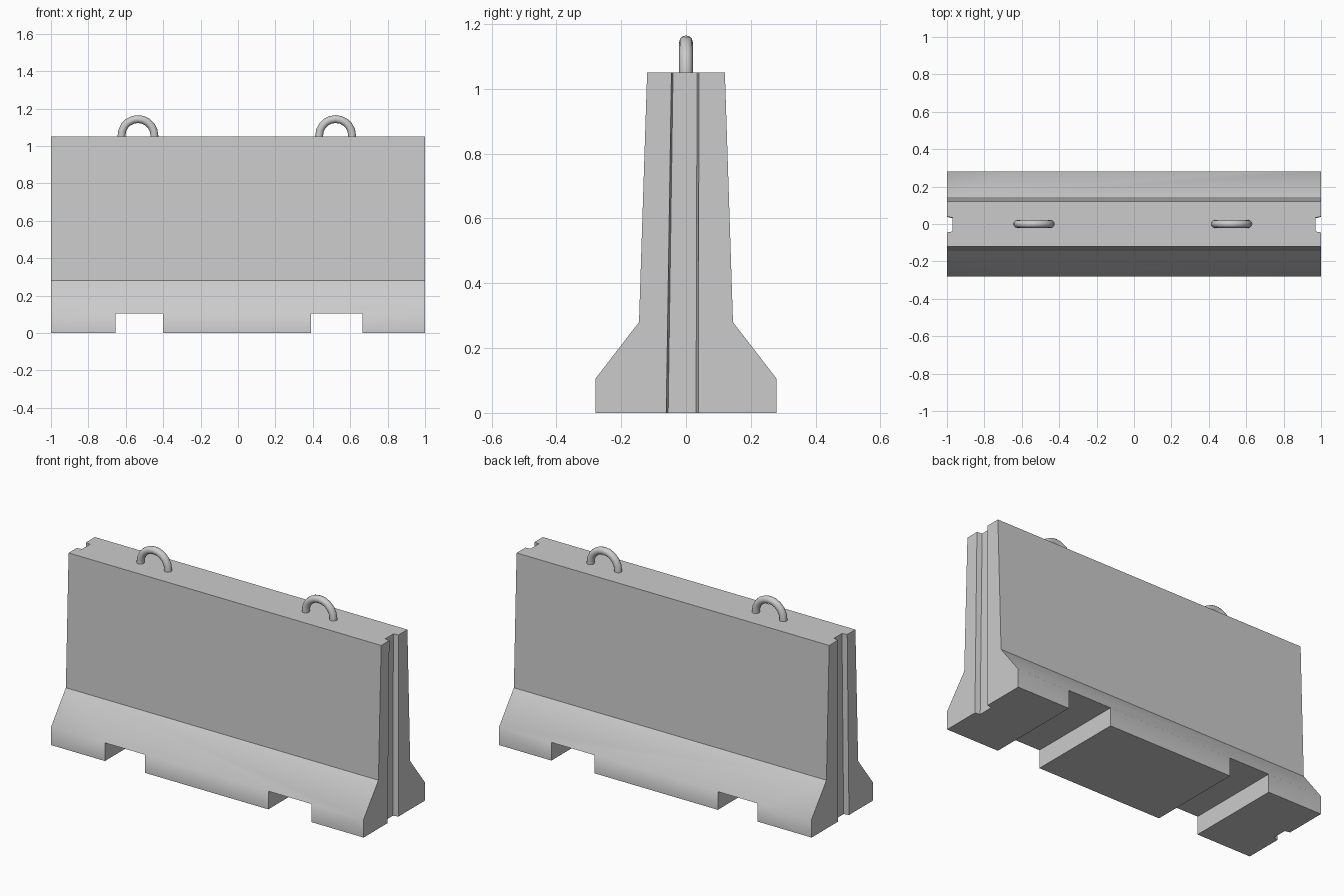
import bpy, bmesh
from math import sin, cos, pi, radians

if "Cube" in bpy.data.objects:
    bpy.data.objects.remove(bpy.data.objects["Cube"])

X = [-1, -0.655, -0.40, 0.39, 0.665, 1]      # ends and fork-notch edges
B, S, T = (0.28, 0.105), (0.145, 0.28), (0.12, 1.05)   # half width, height

bm = bmesh.new()


def face(*pts):
    bm.faces.new([bm.verts.new(p) for p in pts])


# end groove corners from front to back; it tapers upwards
def groove(s, z):
    ys = (-0.045, -0.04, 0.034, 0.04) if z else (-0.061, -0.055, 0.031, 0.038)
    return [(s * d, y, z) for d, y in zip((1, 0.97, 0.97, 1), ys)]


# long faces: wall, slope, and foot faces between the notches
for s in (-1, 1):
    face((-1, s * S[0], S[1]), (1, s * S[0], S[1]), (1, s * T[0], T[1]), (-1, s * T[0], T[1]))
    face(*[(x, s * B[0], B[1]) for x in X], (1, s * S[0], S[1]), (-1, s * S[0], S[1]))
    for a, b in ((0, 1), (2, 3), (4, 5)):
        y = s * B[0]
        face((X[a], y, 0), (X[b], y, 0), (X[b], y, B[1]), (X[a], y, B[1]))

# top
face((-1, -T[0], T[1]), *groove(-1, T[1]), (-1, T[0], T[1]),
     (1, T[0], T[1]), *groove(1, T[1])[::-1], (1, -T[0], T[1]))

# undersides, notch ceilings and notch walls
w = B[0]
for a, z in ((1, B[1]), (2, 0), (3, B[1])):
    face((X[a], -w, z), (X[a + 1], -w, z), (X[a + 1], w, z), (X[a], w, z))
for x in X[1:5]:
    face((x, -w, 0), (x, w, 0), (x, w, B[1]), (x, -w, B[1]))
for s, x in ((-1, X[1]), (1, X[4])):
    face((s, -w, 0), *groove(s, 0), (s, w, 0), (x, w, 0), (x, -w, 0))

# ends with vertical joint groove
for s in (-1, 1):
    lo, hi = groove(s, 0), groove(s, T[1])
    for i in range(3):
        face(lo[i], lo[i + 1], hi[i + 1], hi[i])
    for side, i in ((-1, 0), (1, 3)):
        face((s, side * w, 0), (s, side * w, B[1]), (s, side * S[0], S[1]),
             (s, side * T[0], T[1]), hi[i], lo[i])

bmesh.ops.remove_doubles(bm, verts=bm.verts, dist=0.0005)
bmesh.ops.recalc_face_normals(bm, faces=bm.faces)
me = bpy.data.meshes.new("barrier_body")
bm.to_mesh(me)
bm.free()
body = bpy.data.objects.new("barrier_body", me)
bpy.context.collection.objects.link(body)


def smooth(ob, angle):
    bpy.ops.object.select_all(action='DESELECT')
    ob.select_set(True)
    bpy.context.view_layer.objects.active = ob
    bpy.ops.object.shade_smooth_by_angle(angle=radians(angle))


# soft foot edge, crisp crease under the wall
smooth(body, 40)
for e in me.edges:
    if all(abs(me.vertices[v].co.z - S[1]) < 0.001 for v in e.vertices):
        e.use_edge_sharp = True


# lifting loops: a round bar bent into a half ring
def lifting_loop(name, cx, R=0.088, r=0.021, steps=10, sides=12):
    bm = bmesh.new()
    path = [(R, -0.02, 0)] + [(R * cos(pi * i / steps), R * sin(pi * i / steps), pi * i / steps)
                              for i in range(steps + 1)] + [(-R, -0.02, pi)]
    rings = []
    for px, pz, a in path:
        rings.append([bm.verts.new((cx + px + r * cos(t) * cos(a), r * sin(t),
                                    1.056 + pz + r * cos(t) * sin(a)))
                      for t in (2 * pi * k / sides for k in range(sides))])
    for p, q in zip(rings, rings[1:]):
        for k in range(sides):
            n = (k + 1) % sides
            bm.faces.new((p[k], p[n], q[n], q[k]))
    bm.faces.new(rings[0])
    bm.faces.new(rings[-1])
    bmesh.ops.recalc_face_normals(bm, faces=bm.faces)
    mesh = bpy.data.meshes.new(name)
    bm.to_mesh(mesh)
    bm.free()
    ob = bpy.data.objects.new(name, mesh)
    bpy.context.collection.objects.link(ob)
    smooth(ob, 40)


lifting_loop("lifting_loop_left", -0.535)
lifting_loop("lifting_loop_right", 0.522)
